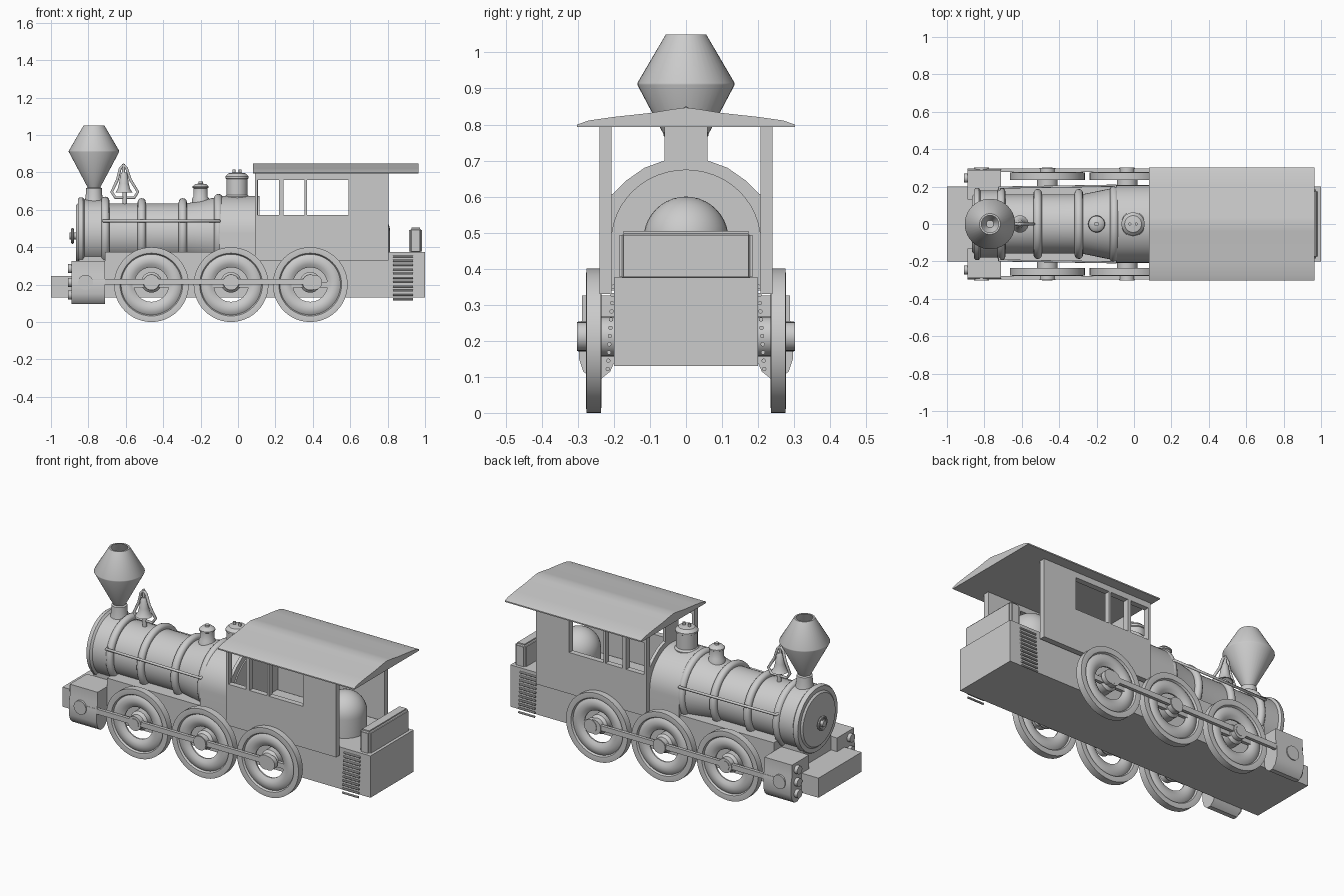
import bpy, bmesh, math
from math import sin, cos, pi, radians

if "Cube" in bpy.data.objects:
    bpy.data.objects.remove(bpy.data.objects["Cube"])


def finish(name, bm, smooth=True):
    """Turn a bmesh into an object, smooth except at sharp edges."""
    bmesh.ops.remove_doubles(bm, verts=bm.verts[:], dist=1e-5)
    bmesh.ops.recalc_face_normals(bm, faces=bm.faces[:])
    for f in bm.faces:
        f.smooth = smooth
    for e in bm.edges:
        if len(e.link_faces) != 2 or e.calc_face_angle(0) > radians(35):
            e.smooth = False
    me = bpy.data.meshes.new(name)
    bm.to_mesh(me)
    bm.free()
    ob = bpy.data.objects.new(name, me)
    bpy.context.collection.objects.link(ob)
    return ob


def lathe(name, prof, loc=(0, 0, 0), axis='Z', segs=40, closed=False):
    """Revolve (radius, height) points around an axis."""
    bm = bmesh.new()
    rings = []
    for i in range(segs):
        a = 2 * pi * i / segs
        ring = []
        for r, h in prof:
            u, v = r * cos(a), r * sin(a)
            p = {'X': (h, u, v), 'Y': (u, h, v), 'Z': (u, v, h)}[axis]
            ring.append(bm.verts.new([p[k] + loc[k] for k in range(3)]))
        rings.append(ring)
    n = len(prof)
    for i in range(segs):
        a, b = rings[i], rings[(i + 1) % segs]
        for j in range(n if closed else n - 1):
            k = (j + 1) % n
            vs = [a[j], b[j], b[k], a[k]]
            if prof[j][0] == 0:
                vs = [a[j], b[k], a[k]]
            elif prof[k][0] == 0:
                vs = [a[j], b[j], a[k]]
            bm.faces.new(vs)
    return finish(name, bm)


def rod(name, r, h0, h1, loc, axis, segs=24):
    return lathe(name, [(0, h0), (r, h0), (r, h1), (0, h1)], loc, axis, segs)


def boxes(name, items, bevel=0):
    """One object from boxes given as x0,x1,y0,y1,z0,z1."""
    bm = bmesh.new()
    for x0, x1, y0, y1, z0, z1 in items:
        vs = bmesh.ops.create_cube(bm, size=1)['verts']
        for v in vs:
            v.co = ((x0 + x1) / 2 + v.co.x * (x1 - x0), (y0 + y1) / 2 + v.co.y * (y1 - y0),
                    (z0 + z1) / 2 + v.co.z * (z1 - z0))
    me = bm
    if bevel:
        bmesh.ops.bevel(me, geom=me.edges[:], offset=bevel, segments=3, affect='EDGES')
    bmesh.ops.recalc_face_normals(bm, faces=bm.faces[:])
    data = bpy.data.meshes.new(name)
    bm.to_mesh(data)
    bm.free()
    ob = bpy.data.objects.new(name, data)
    bpy.context.collection.objects.link(ob)
    return ob


def prism(name, pts, x0, x1):
    """Extrude a (y, z) outline along x."""
    bm = bmesh.new()
    f = bm.faces.new([bm.verts.new((x0, y, z)) for y, z in pts])
    res = bmesh.ops.extrude_face_region(bm, geom=[f])
    for v in res['geom']:
        if isinstance(v, bmesh.types.BMVert):
            v.co.x = x1
    return finish(name, bm)


def tube(name, pts, r, cyclic=False):
    cu = bpy.data.curves.new(name, 'CURVE')
    cu.dimensions = '3D'
    cu.bevel_depth, cu.bevel_resolution, cu.use_fill_caps = r, 3, True
    sp = cu.splines.new('POLY')
    sp.points.add(len(pts) - 1)
    for p, c in zip(sp.points, pts):
        p.co = (*c, 1)
    sp.use_cyclic_u = cyclic
    ob = bpy.data.objects.new(name, cu)
    bpy.context.collection.objects.link(ob)


# Frame, low front deck and saddle
boxes("frame", [(-1, 1, -.2, .2, .13, .245)])
boxes("upper_frame", [(-.71, 1, -.2, .2, .24, .375)])
boxes("saddle", [(-.85, -.71, -.13, .13, .24, .36)])

# Boiler
ZB = .475
C = (0, 0, ZB)
lathe("smokebox", [(0, -.865), (.15, -.865), (.16, -.855), (.185, -.855), (.192, -.845), (.192, -.83),
                   (.18, -.82), (.18, -.71), (0, -.71)], C, 'X', 48)
lathe("boiler_barrel", [(0, -.72), (.158, -.72), (.158, -.28), (.195, -.1), (0, -.1)], C, 'X', 48)
for i, (x, r) in enumerate([(-.71, .175), (-.515, .167), (-.295, .167), (-.105, .19)]):
    lathe(f"boiler_band_{i}", [(r + .02 * cos(a), x + .022 * sin(a)) for a in
                               [2 * pi * k / 12 for k in range(12)]], C, 'X', 48, True)
arch = [(.208 * cos(pi * k / 24), ZB + .2 * sin(pi * k / 24)) for k in range(25)]
prism("firebox", [(.208, .34)] + arch + [(-.208, .34)], -.1, .115)

# Smokebox door handle
rod("door_hub", .018, -.9, -.86, (0, 0, .46), 'X')
lathe("door_handwheel", [(.036 + .007 * cos(k * pi / 4), -.885 + .007 * sin(k * pi / 4)) for k in range(8)],
      (0, 0, .46), 'X', 24, True)
boxes("door_handle_spokes", [(-.889, -.881, -.036, .036, .455, .465), (-.889, -.881, -.005, .005, .424, .496)])

# Smoke stack, open at the top
lathe("smoke_stack", [(0, .63), (.055, .63), (.045, .665), (.042, .715), (.034, .72), (.135, .91), (.135, .915),
                      (.056, 1.05), (.046, 1.05), (.1, .93), (.02, .76), (0, .76)], (-.77, 0, 0))

# Bell and its hanger
lathe("bell", [(0, .8), (.012, .8), (.02, .785), (.026, .74), (.034, .71), (.046, .693), (.04, .693), (0, .75)],
      (-.61, 0, 0), segs=24)
tube("bell_hanger", [(-.655, 0, .665), (-.675, 0, .695), (-.645, 0, .76), (-.63, 0, .82), (-.612, 0, .842),
                     (-.595, 0, .82), (-.575, 0, .76), (-.535, 0, .695), (-.555, 0, .665)], .008, True)
rod("bell_post", .012, .62, .7, (-.605, 0, 0), 'Z', 16)
rod("bell_pivot", .008, .78, .845, (-.612, 0, 0), 'Z', 12)

# Sand and steam domes
lathe("sand_dome", [(0, .6), (.045, .6), (.045, .66), (.038, .67), (.038, .715), (.043, .718), (.043, .725),
                    (.03, .737), (.012, .74), (.012, .75), (0, .75)], (-.2, 0, 0), segs=32)
lathe("steam_dome", [(0, .63), (.066, .63), (.066, .67), (.057, .68), (.057, .765), (.062, .768), (.062, .778),
                     (.045, .795), (.015, .8), (0, .8)], (-.005, 0, 0), segs=32)
for x in (-.022, .012):
    rod("dome_valve", .008, .78, .815, (x, 0, 0), 'Z', 12)

# Cab side walls with three windows, front wall and roof
for s, side in ((-1, "right"), (1, "left")):
    a, b = sorted((s * .207, s * .24))
    walls = [(.09, .805, .33, .572), (.09, .805, .76, .8), (.59, .805, .572, .76)]
    walls += [(x0, x1, .572, .76) for x0, x1 in ((.09, .105), (.22, .243), (.355, .368))]
    boxes(f"cab_wall_{side}", [(x0, x1, a, b, z0, z1) for x0, x1, z0, z1 in walls])
half = [(.215, .34), (.215, .6), (.2, .61), (.165, .645), (.115, .68), (.06, .7), (.06, .8)]
prism("cab_front_wall", half + [(-y, z) for y, z in reversed(half)], .09, .108)
top = [(.302, .793), (.302, .8), (.27, .811), (.2, .821), (.1, .832), (.04, .842), (0, .847)]
prism("cab_roof", top + [(-y, z) for y, z in reversed(top[:-1])], .08, .965)

# Rounded heap in the cab rear and the rear back rest
lathe("fuel_heap", [(.118, .37)] + [(.118 * cos(k * pi / 20), .482 + .118 * sin(k * pi / 20)) for k in range(10)]
      + [(0, .6)], (.695, 0, 0), segs=32)
boxes("rear_back_rest", [(.915, .985, -.185, .185, .365, .505)], .012)

# Running gear on both sides
for s, side in ((-1, "right"), (1, "left")):
    yw = s * .256
    for i, x in enumerate((-.463, -.037, .386)):
        face = [(.2, .02), (.185, .021), (.168, .019), (.162, .008), (.15, .016), (.13, .02), (.11, .016), (.092, .004)]
        lathe(f"wheel_{side}_{i}", face + [(r, -h) for r, h in reversed(face)], (x, yw, .2), 'Y', 48, True)
        lathe(f"wheel_hub_{side}_{i}", [(0, 0), (.055, 0), (.055, s * .06), (.042, s * .075), (.042, s * .105),
                                        (0, s * .105)], (x, s * .195, .212), 'Y', 32)
        boxes(f"wheel_web_{side}_{i}", [(x - .1, x + .1, yw - .01, yw + .01, .185, .215)])
    a, b = sorted((s * .278, s * .296))
    boxes(f"coupling_rod_{side}", [(-.82, .41, a, b, .2, .23)])
    for x, r in ((-.815, .04), (-.463, .028), (-.037, .04), (.41, .04)):
        rod(f"rod_pin_{side}", r, s * .275, s * .303, (x, 0, .212), 'Y')
    # Cylinder block with rounded bottom and three front studs
    block = [(.13, .325), (.288, .325), (.288, .26), (.297, .22), (.297, .15), (.285, .115), (.262, .095),
             (.235, .095), (.21, .115), (.195, .15), (.13, .16)]
    prism(f"cylinder_block_{side}", [(s * y, z) for y, z in block], -.89, -.71)
    for z in (.285, .212, .145):
        rod(f"cylinder_stud_{side}", .024, -.91, -.88, (0, s * .245, z), 'X', 20)
    # Handrail with end brackets
    tube(f"handrail_{side}", [(-.72, s * .15, .54), (-.72, s * .195, .54), (-.1, s * .205, .54),
                              (-.1, s * .17, .54)], .008)
    # Rear side step slats
    for k in range(11):
        z = .35 - .0228 * k
        rod(f"step_slat_{side}_{k}", .006, .83, .935, (0, s * (.202 + .0015 * k), z), 'X', 10)
